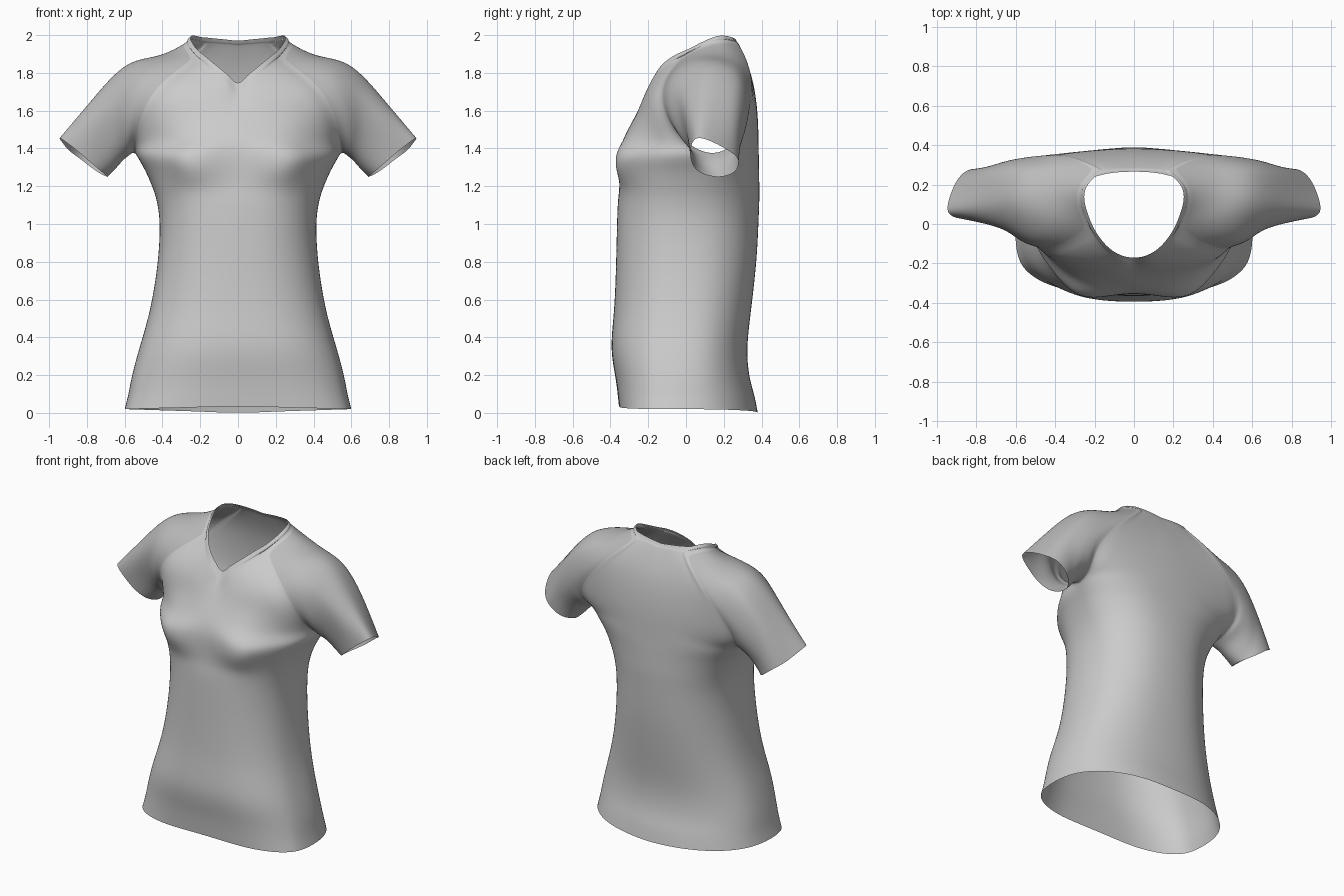
import bpy, bmesh
from math import sin, cos, exp, radians

if "Cube" in bpy.data.objects:
    bpy.data.objects.remove(bpy.data.objects["Cube"])

K = 6                       # columns from centre line to side
BODY, SLEEVE, BAND = 0, 1, 2
bm = bmesh.new()
cache = {}


def vert(p):
    key = tuple(round(c, 4) for c in p)
    if key not in cache:
        cache[key] = bm.verts.new(p)
    return cache[key]


def loft(rows, part, closed=False):
    """Quads between successive rows, on both sides of x = 0."""
    for a, b in zip(rows, rows[1:]):
        n = len(a)
        for i in range(n if closed else n - 1):
            j = (i + 1) % n
            quad = [a[i], a[j], b[j], b[i]]
            for s in (1, -1):
                vs = [vert((s * p[0], p[1], p[2])) for p in quad]
                f = bm.faces.new(vs if s > 0 else vs[::-1])
                f.material_index = part


def arc(yc, zc, end, amax=90, e=0.8):
    """Rounded quarter section from the centre line out to an end point."""
    xe, ye, ze = end
    m = radians(amax)
    pts = []
    for i in range(K + 1):
        a = m * i / K
        t = (sin(a) / sin(m)) ** e
        u = (1 - max(cos(a), 0) ** e) / (1 - max(cos(m), 0) ** e)
        x, y, z = xe * t, yc + (ye - yc) * u, zc + (ze - zc) * t
        if yc < 0:                      # bust
            y -= (i < K) * 0.06 * exp(-((x - .26) / .13) ** 2 - ((z - 1.335) / .115) ** 2)
        pts.append((x, y, z))
    pts[-1] = end
    return pts


# raglan seams and the shoulder part of the neck seam
U = (.54, .13, 1.37)
F = [(.54, .0, 1.44), (.51, -.10, 1.57), (.42, -.12, 1.73), (.245, -.025, 1.87)]
S = [(.285, .09, 1.935), (.272, .20, 1.962)]
B = [(.56, .26, 1.43), (.545, .325, 1.56), (.39, .348, 1.77), (.205, .278, 1.94)]

# torso: z, half width, front y, side y, back y, front roundness
rings = [(.02, .60, -.355, -.05, .38, .70), (.10, .58, -.362, -.04, .36, .72),
         (.20, .56, -.375, -.03, .335, .75), (.35, .52, -.395, -.02, .325, .78),
         (.55, .465, -.38, -.01, .345, .82), (.80, .425, -.37, .0, .372, .84),
         (1.0, .415, -.365, .02, .383, .84), (1.12, .43, -.36, .04, .388, .84),
         (1.20, .455, -.353, .06, .388, .83), (1.29, .495, -.35, .09, .387, .82)]
front, back = [], []
for z, w, yf, ys, yb, e in rings:
    d = .015 if z < .05 else 0
    front.append(arc(yf, z + d, (w, ys, z), e=e))
    back.append(arc(yb, z - d * 1.3, (w, ys, z), e=.87))
front.append(arc(-.345, 1.38, U, e=.82))
back.append(arc(.385, 1.38, U, e=.85))
for (yc, zc), end, am in zip([(-.325, 1.465), (-.275, 1.56), (-.237, 1.63), (-.205, 1.685)],
                             F, (70, 56, 46, 42)):
    front.append(arc(yc, zc, end, am, .95))
for (yc, zc), end, am in zip([(.383, 1.48), (.375, 1.62), (.345, 1.79), (.29, 1.93)],
                             B, (72, 55, 45, 50)):
    back.append(arc(yc, zc, end, am, .95))
loft(front, BODY)
loft(back, BODY)

# sleeves: armhole loop, then three loops and the cuff
armhole = [U] + F + S + B[::-1]
loops = [
    [(.575, .14, 1.365), (.58, .01, 1.41), (.58, -.075, 1.55), (.52, -.09, 1.74),
     (.44, .0, 1.855), (.43, .11, 1.885), (.42, .2, 1.88), (.42, .29, 1.84),
     (.5, .335, 1.72), (.59, .325, 1.55), (.585, .27, 1.42)],
    [(.61, .15, 1.335), (.625, .035, 1.38), (.645, -.025, 1.53), (.63, -.035, 1.69),
     (.6, .03, 1.80), (.595, .115, 1.84), (.59, .2, 1.83), (.6, .275, 1.78),
     (.63, .31, 1.67), (.655, .315, 1.52), (.64, .27, 1.40)],
    [(.65, .16, 1.29), (.675, .06, 1.32), (.72, .015, 1.43), (.755, .0, 1.55),
     (.765, .035, 1.63), (.765, .10, 1.665), (.76, .18, 1.65), (.76, .25, 1.60),
     (.745, .285, 1.53), (.725, .29, 1.43), (.69, .25, 1.33)],
    [(.69, .16, 1.25), (.72, .07, 1.275), (.79, .028, 1.335), (.86, .025, 1.395),
     (.92, .04, 1.44), (.945, .08, 1.455), (.925, .16, 1.425), (.89, .23, 1.385),
     (.835, .275, 1.345), (.765, .27, 1.29), (.715, .225, 1.26)]]
loft([armhole] + loops, SLEEVE, closed=True)

# neck band: seam loop to the V-neck edge
seam = front[-1] + S + back[-1][::-1]
edge = (arc(-.17, 1.745, (.218, .01, 1.925), 50, .95) + [(.25, .11, 1.975), (.242, .185, 1.998)]
        + arc(.265, 1.97, (.2, .236, 1.99), 65, .95)[::-1])
middle = [tuple((p + q) / 2 for p, q in zip(a, b)) for a, b in zip(seam, edge)]
loft([seam, middle, edge], BAND)

# consistent outward normals
bmesh.ops.recalc_face_normals(bm, faces=bm.faces)
low = min(bm.faces, key=lambda f: f.calc_center_median().y)
if low.normal.y > 0:
    bmesh.ops.reverse_faces(bm, faces=bm.faces)

# smooth the cage, pulling it so the smooth surface passes through the points
me = bpy.data.meshes.new("shirt_cage")
for _ in range(3):
    me.materials.append(None)
bm.to_mesh(me)
bm.free()
cage = bpy.data.objects.new("shirt_cage", me)
bpy.context.collection.objects.link(cage)
sub = cage.modifiers.new("smooth", 'SUBSURF')
sub.levels = sub.render_levels = 3
target = [v.co.copy() for v in me.vertices]


def smooth_mesh():
    me.update()
    bpy.context.view_layer.update()
    return cage.evaluated_get(bpy.context.evaluated_depsgraph_get())


for _ in range(3):
    now = [v.co.copy() for v in smooth_mesh().data.vertices[:len(target)]]
    for v, t, c in zip(me.vertices, target, now):
        v.co += (t - c) * 0.75
whole = bpy.data.meshes.new_from_object(smooth_mesh())

# split the smooth shirt into its sewn parts
for part, name in ((BODY, "shirt_body"), (SLEEVE, "raglan_sleeves"), (BAND, "neck_band")):
    b = bmesh.new()
    b.from_mesh(whole)
    bmesh.ops.delete(b, geom=[f for f in b.faces if f.material_index != part], context='FACES')
    for f in b.faces:
        f.material_index = 0
        f.smooth = True
    m = bpy.data.meshes.new(name)
    b.to_mesh(m)
    b.free()
    bpy.context.collection.objects.link(bpy.data.objects.new(name, m))
    if part == SLEEVE:
        grey = bpy.data.materials.new("sleeve_grey")
        grey.diffuse_color = (.5, .5, .5, 1)
        grey.use_nodes = True
        grey.node_tree.nodes["Principled BSDF"].inputs["Base Color"].default_value = grey.diffuse_color
        m.materials.append(grey)
bpy.data.objects.remove(cage)
